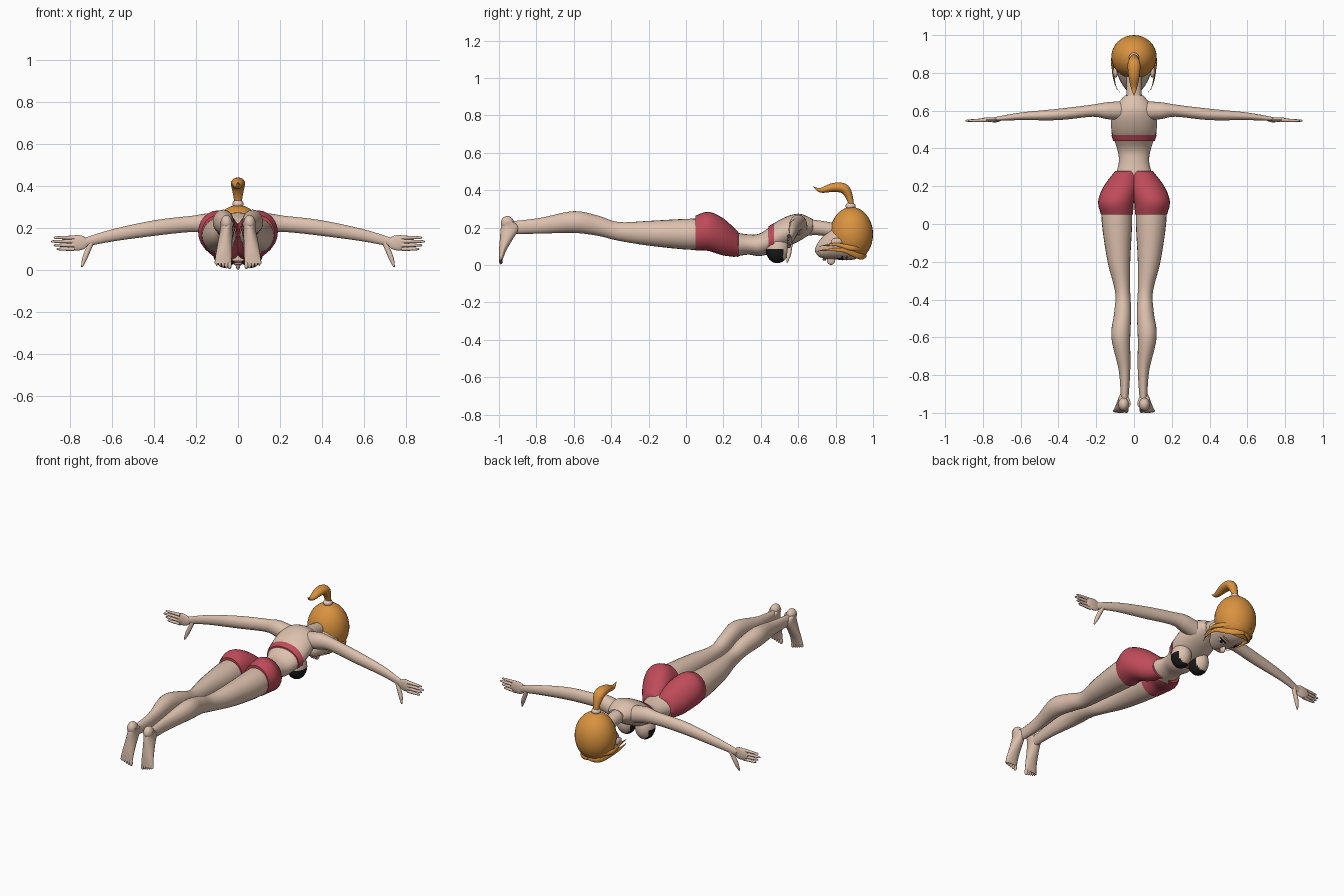
import bpy, bmesh, math
from mathutils import Vector, Matrix

cube = bpy.data.objects.get("Cube")
if cube:
    bpy.data.objects.remove(cube, do_unlink=True)


def material(name, red, green, blue):
    mat = bpy.data.materials.new(name)
    mat.use_nodes = True
    mat.diffuse_color = (red, green, blue, 1)
    shader = mat.node_tree.nodes["Principled BSDF"]
    shader.inputs["Base Color"].default_value = mat.diffuse_color
    return mat


SKIN = material("skin", .72, .53, .42)
HAIR = material("orange hair", .7, .29, .05)
ROSE = material("rose fabric", .52, .07, .1)
BLACK = material("black", .01, .01, .01)
WHITE = material("eye white", .8, .8, .8)
IRIS = material("iris brown", .1, .05, .02)
LIP = material("lip pink", .5, .2, .2)
TIE = material("cream tie", .8, .6, .5)
X, Y, Z = Vector((1, 0, 0)), Vector((0, 1, 0)), Vector((0, 0, 1))


def finish(name, bm, *materials):
    """Turn a bmesh into a smooth shaded object."""
    bmesh.ops.recalc_face_normals(bm, faces=bm.faces)
    mesh = bpy.data.meshes.new(name)
    bm.to_mesh(mesh)
    bm.free()
    for mat in materials:
        mesh.materials.append(mat)
    mesh.shade_smooth()
    mesh.set_sharp_from_angle(angle=math.radians(50))
    part = bpy.data.objects.new(name, mesh)
    bpy.context.scene.collection.objects.link(part)
    return part


def spline(before, start, end, after, t):
    tangent_in, tangent_out = (end - before) / 2, (after - start) / 2
    bend = 3 * (end - start) - 2 * tangent_in - tangent_out
    twist = 2 * (start - end) + tangent_in + tangent_out
    return start + t * (tangent_in + t * (bend + t * twist))


def loft(name, stations, mat, u=X, v=None, flat=1, extra=0, side=1, segments=24, steps=5):
    """Smooth skin through stations (x, y, z, radius); it follows the path if v is left out."""
    padded = [stations[0], *stations, stations[-1]]
    rows = [[spline(*values, step / steps) for values in zip(*padded[i:i + 4])]
            for i in range(len(stations) - 1) for step in range(steps)]
    rows.append(stations[-1])
    points = [Vector(row[:3]) for row in rows]
    bm = bmesh.new()
    rings = []
    for i, point in enumerate(points):
        across, up = u, v
        if v is None:
            tangent = (points[min(i + 1, len(points) - 1)] - points[max(i - 1, 0)]).normalized()
            across = (u - tangent * u.dot(tangent)).normalized()
            up = tangent.cross(across)
        radius = max(rows[i][3], .001)
        ring = []
        for k in range(segments):
            angle = math.tau * k / segments
            corner = (point + across * math.cos(angle) * radius
                      + up * math.sin(angle) * (radius * flat + extra))
            corner.x *= side
            ring.append(bm.verts.new(corner))
        rings.append(ring)
    for lower, upper in zip(rings, rings[1:]):
        for k in range(segments):
            bm.faces.new((lower[k - 1], lower[k], upper[k], upper[k - 1]))
    bm.faces.new(rings[0])
    bm.faces.new(rings[-1])
    finish(name, bm, mat)


def spine(*stations):
    """Centre line stations given as (y, z, radius)."""
    return [(0, *station) for station in stations]


def ball(name, place, size, *materials, turn=Matrix(), hairline=None):
    bm = bmesh.new()
    bmesh.ops.create_uvsphere(bm, u_segments=32, v_segments=20, radius=1)
    shape = Matrix.Translation(place) @ turn @ Matrix.Diagonal((*size, 1))
    bmesh.ops.transform(bm, matrix=shape, verts=bm.verts)
    if hairline:
        bmesh.ops.bisect_plane(bm, geom=bm.verts[:] + bm.edges[:] + bm.faces[:],
                               plane_co=hairline[0], plane_no=hairline[1], clear_inner=True)
    return finish(name, bm, *materials)


# Torso, neck and the back band of the top
loft("torso", spine((.25, .11, .1), (.33, .11, .08), (.4, .11, .09), (.5, .16, .12),
                    (.6, .2, .11), (.68, .21, .05)), SKIN, v=Z, flat=.68)
loft("neck", spine((.6, .2, .05), (.7, .2, .04), (.82, .18, .04)), SKIN, v=Z)
loft("chest_band", spine((.44, .13, .11), (.47, .14, .12)), ROSE, v=Z, flat=.7)

# Head, nose and lips
loft("head", spine((.69, .08, .01), (.72, .09, .05), (.8, .12, .09), (.9, .13, .1),
                   (.97, .14, .06)), SKIN, v=Z)
ball("nose", (0, .775, .024), (.011, .022, .023), SKIN)
ball("lips", (0, .74, .03), (.022, .01, .007), LIP)

# Hair cap with a slanted hairline, and the tied tail
ball("hair_cap", (0, .885, .165), (.12, .115, .145), HAIR, hairline=((0, .8, .12), (0, .7, 1)))
ball("hair_tie", (0, .88, .315), (.027, .027, .02), TIE)
loft("ponytail", spine((.88, .29, .02), (.88, .34, .02), (.85, .405, .033), (.79, .415, .03),
                       (.72, .4, .016), (.68, .42, 0)), HAIR, flat=.8)

for side, label in ((1, "left_"), (-1, "right_")):

    def limb(name, mat, *stations, **options):
        loft(label + name, stations, mat, side=side, **options)

    def lump(name, place, size, *materials, **options):
        x, y, z = place
        return ball(label + name, (side * x, y, z), size, *materials, **options)

    # Legs and shorts
    limb("leg", SKIN, (.05, -.93, .2, .02), (.05, -.78, .21, .03), (.07, -.6, .23, .05),
         (.06, -.47, .21, .045), (.06, -.36, .18, .04), (.08, -.2, .17, .06),
         (.09, 0, .165, .08), (.09, .1, .165, .08), v=Z, flat=.8, extra=.018)
    limb("shorts", ROSE, (.09, .05, .17, .085), (.095, .12, .18, .095), (.07, .2, .15, .09),
         (.04, .28, .11, .06), v=Z, flat=1.1)

    # Feet widen toward the toes as they get thinner
    lump("heel", (.055, -.955, .225), (.028, .035, .037), SKIN)
    profile = ((.23, -.95, .03), (.2, -.94, .05), (.14, -.96, .035), (.08, -.98, .02),
               (.03, -.99, .01))
    limb("foot", SKIN, *[(.075 - z / 10, y, z, depth) for z, y, depth in profile],
         u=Y, v=X, flat=-.3, extra=.044)
    for i in range(5):
        size = .01 - i / 1000
        lump(f"toe_{i + 1}", (.04 + i / 65, -.99, .024 + i / 250), (size, size, .02), SKIN)

    # Arms and hands
    limb("arm", SKIN, (.04, .6, .2, .05), (.14, .6, .22, .045), (.22, .6, .22, .032),
         (.4, .58, .2, .03), (.6, .57, .165, .02), (.74, .555, .13, .01),
         u=Y, v=Z, flat=.8, extra=.013)
    lump("palm", (.765, .553, .13), (.05, .012, .037), SKIN)
    for i in range(4):
        height, reach = .1 + i / 55, .89 - abs(i - 2) / 80
        limb(f"finger_{i + 1}", SKIN, (.78, .55, height, .01), (reach - .01, .547, height, .006),
             (reach, .547, height, 0), u=Y, segments=12)
    limb("thumb", SKIN, (.7, .56, .13, .012), (.73, .55, .06, .012), (.745, .54, .015, .004),
         u=Y, segments=12)

    # Chest with the covered lower cup
    chest = lump("chest_cup", (.063, .488, .085), (.056, .062, .075), SKIN, BLACK)
    for face in chest.data.polygons:
        face.material_index = int(face.center.z < .08 and face.center.y < .52)

    # Ears, eyes and brows
    lump("ear", (.098, .805, .125), (.013, .03, .02), SKIN)
    slant = Matrix.Rotation(-side / 2, 4, "Y")
    for name, y, width, height, lift, mat in (
            ("eye", .82, .024, .014, 0, WHITE), ("iris", .82, .011, .012, .002, IRIS),
            ("pupil", .82, .006, .006, .004, BLACK), ("lashes", .835, .026, .004, .003, BLACK),
            ("brow", .86, .024, .004, .003, HAIR)):
        radius = .098 + lift
        lump(name, (radius * math.sin(.5), y, .125 - radius * math.cos(.5)),
             (width, height, .004), mat, turn=slant)

    # Fringe sweeping from the parting and loose side locks
    limb("fringe", HAIR, (0, .96, .05, .01), (.06, .93, .05, .02), (.11, .84, .08, .012),
         (.1, .74, .08, .004), (.07, .69, .07, 0), u=Z, flat=.5, segments=12)
    limb("side_lock", HAIR, (.04, .97, .09, .01), (.11, .89, .09, .014), (.11, .8, .11, .008),
         (.09, .71, .1, 0), u=Z, flat=.5, segments=12)
